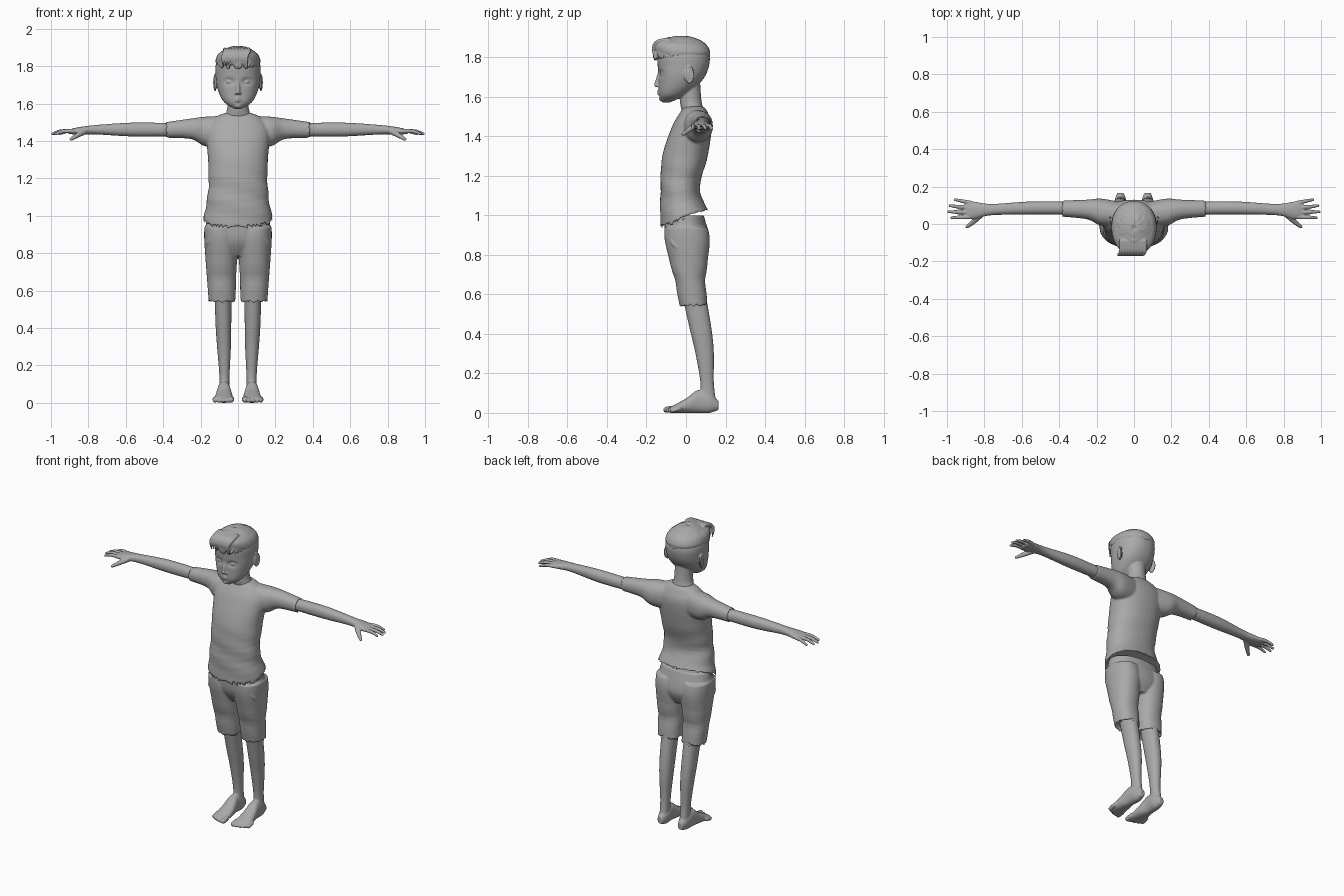
import bpy, bmesh, math, random
from math import sin, cos, exp
from mathutils import Vector, Matrix

random.seed(4)
SIDES = (1, -1)
AXES = {"x": Vector((1, 0, 0)), "y": Vector((0, 1, 0)), "z": Vector((0, 0, 1))}

cube = bpy.data.objects.get("Cube")
if cube:
    bpy.data.objects.remove(cube, do_unlink=True)

grey = bpy.data.materials.new("plain_grey")
grey.use_nodes = True
shade = (.4, .4, .4, 1)
grey.diffuse_color = shade
grey.node_tree.nodes["Principled BSDF"].inputs["Base Color"].default_value = shade


def spline(rows, steps):
    """Smoothly interpolate rows of numbers, passing through each one."""
    rows = [Vector(row) for row in rows]
    last = len(rows) - 1
    slopes = [(rows[min(i + 1, last)] - rows[max(i - 1, 0)]) / 2 for i in range(last + 1)]
    result = []
    for i in range(last):
        start, end = rows[i], rows[i + 1]
        for step in range(steps):
            t = step / steps
            ease = t * t * (3 - 2 * t)
            bend = slopes[i] * t * (1 - t) ** 2 - slopes[i + 1] * t * t * (1 - t)
            result.append(start.lerp(end, ease) + bend)
    return result + [rows[-1]]


def outline(count, power):
    """Points round a superelliptic unit outline."""
    turns = [math.tau * k / count for k in range(count)]
    return [[math.copysign(abs(value) ** (2 / power), value) for value in (cos(turn), sin(turn))]
            for turn in turns]


def skin(bm, sections, side, count, power):
    """Skin sections (centre, half width vector, half depth vector); return the first cap."""
    mirror = Vector((side, 1, 1))
    shape = outline(count, power)
    loops = [[bm.verts.new((centre + wide * u + deep * v) * mirror) for u, v in shape]
             for centre, wide, deep in sections]
    for lower, upper in zip(loops, loops[1:]):
        for k in range(count):
            bm.faces.new((lower[k - 1], lower[k], upper[k], upper[k - 1]))
    bm.faces.new(loops[-1])
    return bm.faces.new(loops[0][::-1])


def loft(bm, axis, rings, side=1, hem=0, power=2.2):
    """Skin rings (position, low, high, low, high); hem hollows the first end."""
    along = AXES[axis]
    first, second = [vector for name, vector in AXES.items() if name != axis]
    sections = []
    for position, low_a, high_a, low_b, high_b in spline(rings, 6):
        centre = along * position + first * (low_a + high_a) / 2 + second * (low_b + high_b) / 2
        sections.append((centre, first * (high_a - low_a) / 2, second * (high_b - low_b) / 2))
    opening = skin(bm, sections, side, 40, power)
    if hem:
        bm.normal_update()
        bmesh.ops.inset_individual(bm, faces=[opening], thickness=.01)
        bmesh.ops.translate(bm, verts=opening.verts[:], vec=along * hem * Vector((side, 1, 1)))


def loft_centred(bm, rings, **options):
    """Upright loft, even in x, from rings (height, half width, front, back)."""
    loft(bm, "z", [(z, -half, half, front, back) for z, half, front, back in rings], **options)


def ball(bm, centre, size, side=1):
    x, y, z = centre
    matrix = Matrix.Translation((x * side, y, z)) @ Matrix.Diagonal((*size, 1))
    bmesh.ops.create_icosphere(bm, subdivisions=2, radius=1, matrix=matrix)


def tube(bm, points, side=1):
    """Round-ended tube through points (x, y, z, radius)."""
    path = [(row.xyz, row.w) for row in spline(points, 5)]
    for end, inner in ((0, 1), (-1, -2)):
        tip, radius = path[end]
        outward = (tip - path[inner][0]).normalized() * radius
        dome = [(tip + outward * .6, radius * .8), (tip + outward * .95, radius * .3)]
        path = path + dome if end else dome[::-1] + path
    wide = (path[1][0] - path[0][0]).orthogonal()
    sections = []
    for i, (centre, radius) in enumerate(path):
        ahead = path[min(i + 1, len(path) - 1)][0] - path[max(i - 1, 0)][0]
        ahead.normalize()
        wide = (wide - ahead * wide.dot(ahead)).normalized()
        sections.append((centre, wide * radius, ahead.cross(wide) * radius))
    skin(bm, sections, side, 10, 2)


def finish(name, bm, voxel, smooth=3):
    """Blend the overlapping pieces of a part into one smooth skin."""
    bmesh.ops.recalc_face_normals(bm, faces=bm.faces[:])
    mesh = bpy.data.meshes.new(name)
    bm.to_mesh(mesh)
    bm.free()
    mesh.materials.append(grey)
    part = bpy.data.objects.new(name, mesh)
    bpy.context.collection.objects.link(part)
    blend = part.modifiers.new("blend", "REMESH")
    blend.mode = "VOXEL"
    blend.voxel_size = voxel
    blend.use_smooth_shade = True
    soften = part.modifiers.new("soften", "SMOOTH")
    soften.iterations = smooth


# Shirt: torso with waist folds, hem dipping at the front, short sleeves
bm = bmesh.new()
loft_centred(bm, [(.97, .19, -.13, .12), (1.13, .16, -.13, .07), (1.3, .16, -.12, .11),
                  (1.45, .17, -.07, .13), (1.52, .13, -.03, .11), (1.55, .07, -.01, .09)], hem=.03)
for vert in bm.verts:
    x, y, z = vert.co
    fold = 1 + .02 * sin(55 * z + 14 * x + 9 * y) * exp(-((z - 1.12) / .13) ** 2)
    drop = max(0, min(1, (1.2 - z) * 4))
    vert.co = (x * fold, y * fold, z + .36 * y * drop)
for side in SIDES:
    loft(bm, "x", [(.39, .04, .125, 1.417, 1.5), (.25, .025, .13, 1.41, 1.52),
                   (.17, -.01, .135, 1.37, 1.53), (.04, -.01, .11, 1.37, 1.535)], side, hem=-.02)
finish("shirt", bm, .006)

# Shorts: hips, two wide legs and pocket edges
bm = bmesh.new()
loft_centred(bm, [(.785, .07, -.05, .085), (.87, .17, -.1, .12), (1, .165, -.11, .09)])
for side in SIDES:
    loft(bm, "z", [(.533, .013, .156, -.03, .11), (.68, .01, .167, -.06, .1),
                   (.86, 0, .18, -.105, .12), (.94, .01, .18, -.11, .11)], side, hem=.03)
    tube(bm, [(.125, -.095, .93, .006), (.16, -.07, .86, .006), (.17, -.03, .83, .004)], side)
for vert in bm.verts:
    x, y, z = vert.co
    vert.co.y += .004 * sin(42 * z + 20 * y) * max(0, 1 - abs(z - .68) * 8)
finish("shorts", bm, .006)

# Legs and bare feet
bm = bmesh.new()
for side in SIDES:
    loft(bm, "z", [(.6, .035, .125, -.02, .1), (.42, .036, .12, .02, .13), (.3, .038, .112, .048, .141),
                   (.15, .045, .1, .073, .141), (.04, .045, .1, .07, .155)], side)
    loft(bm, "y", [(.165, .055, .09, .015, .06), (.12, .04, .105, 0, .1), (.06, .04, .11, 0, .115),
                   (0, .03, .12, 0, .073), (-.08, .024, .13, 0, .03)], side)
    for toe in range(5):
        x, y = .036 + .022 * toe, .002 * toe ** 2 - .1
        radius = .012 if toe else .016
        tube(bm, [(x, y + .035, .022, radius), (x, y, radius, radius)], side)
finish("legs", bm, .005)

# Arms with fingers and thumbs
bm = bmesh.new()
for side in SIDES:
    loft(bm, "x", [(.34, .05, .12, 1.425, 1.495), (.56, .05, .12, 1.424, 1.498),
                   (.76, .047, .107, 1.435, 1.485), (.86, .026, .12, 1.434, 1.472),
                   (.905, .034, .116, 1.438, 1.46)], side)
    for finger in range(4):
        base, tip = .112 - .025 * finger, .13 - .032 * finger
        reach = .992 - .011 * (finger - 1.8) ** 2
        tube(bm, [(.87, base, 1.452, .012), (reach - .045, (base + tip) / 2, 1.452, .0105),
                  (reach, tip, 1.438, .0075)], side)
    tube(bm, [(.815, .055, 1.455, .018), (.855, .015, 1.432, .014), (.892, -.015, 1.41, .009)], side)
finish("arms", bm, .004, smooth=2)

# Head: skull with sunken eye sockets, neck, then the features
bm = bmesh.new()
loft_centred(bm, [(1.572, .02, -.12, -.08), (1.61, .077, -.137, 0), (1.68, .11, -.139, .08),
                  (1.75, .12, -.143, .115), (1.82, .115, -.14, .115), (1.88, .06, -.08, .06)])
for vert in bm.verts:
    x, y, z = vert.co
    if y < 0:
        across, up = (abs(x) - .046) / .026, (z - 1.717) / .017
        vert.co.y += .015 * exp(-across ** 2 - up ** 2)
loft_centred(bm, [(1.5, .095, -.01, .105), (1.57, .058, -.03, .08), (1.7, .056, -.03, .07)], power=2)
tube(bm, [(0, -.134, 1.72, .009), (0, -.15, 1.66, .0115)])
ball(bm, (0, -.125, 1.59), (.02, .012, .014))
for side in SIDES:
    for lip in (1.628, 1.616):
        tube(bm, [(0, -.139, lip, .007), (.022, -.132, lip, .004)], side)
    ball(bm, (.011, -.142, 1.655), (.008, .01, .007), side)
    ball(bm, (.046, -.112, 1.716), (.02, .02, .013), side)
    # Brow and ear, with a raised rim round the ear
    tube(bm, [(.022, -.131, 1.74, .006), (.048, -.128, 1.747, .006), (.075, -.11, 1.742, .004)], side)
    ball(bm, (.12, .01, 1.71), (.01, .022, .038), side)
    turns = [turn * .75 - .7 for turn in range(6)]
    tube(bm, [(.121 + .007 * sin(turn), .012 + .024 * sin(turn), 1.712 + .042 * cos(turn), .0055)
              for turn in turns], side)
finish("head", bm, .004)

# Hair: thick cap with locks combed outward from the crown
bm = bmesh.new()
loft_centred(bm, [(1.8, .112, -.14, .116), (1.83, .12, -.16, .122), (1.87, .1, -.16, .095),
                  (1.902, .035, -.09, .02)])
locks = 64
for lock in range(locks):
    heading = math.tau * lock / locks
    lowest = -.2 if sin(heading) < -.25 else 0
    path = []
    for k in range(4):
        height = 1.35 + (lowest - 1.35) * k / 3 + random.uniform(-.1, .1)
        swirl = heading + .12 * k * random.random()
        path.append((.115 * cos(height) * cos(swirl), .141 * cos(height) * sin(swirl) - .022,
                     1.812 + .088 * sin(height), .01 - .0015 * k))
    tube(bm, path)
# Tufts rising over the forehead
for tuft in range(9):
    x = .016 * tuft - .07
    tip = 1.8 + random.uniform(-.01, .01)
    tube(bm, [(x, -.09, 1.89, .01), (x, -.145, 1.878, .01), (x - .012, -.165, 1.845, .008),
              (x - .008, -.158, tip, .004)])
finish("hair", bm, .004, smooth=1)
